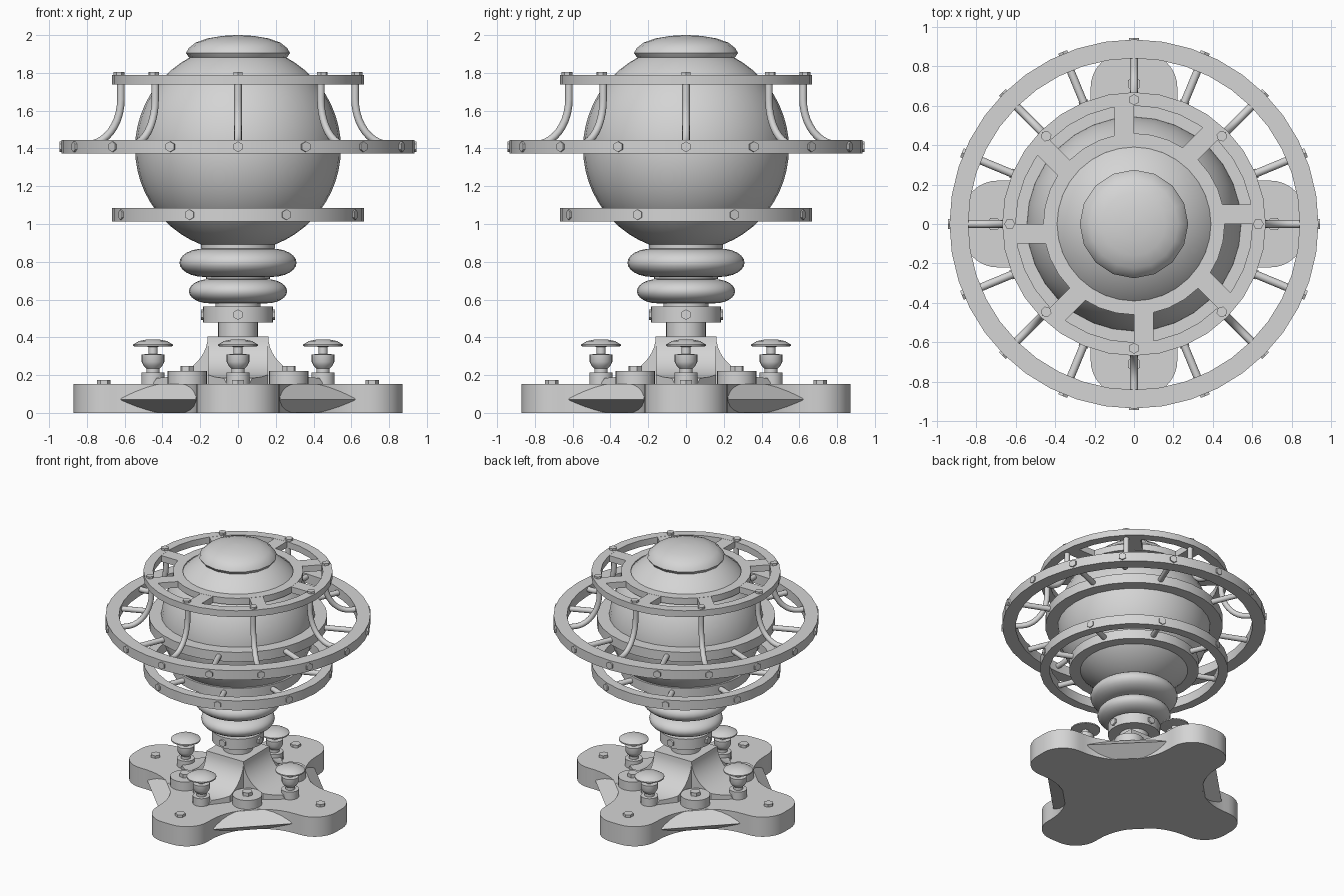
import bpy, bmesh
from math import sin, cos, pi, radians
from mathutils import Matrix, Vector

cube = bpy.data.objects.get("Cube")
if cube:
    bpy.data.objects.remove(cube)

grey = bpy.data.materials.new("plain_grey")
grey.use_nodes = True
COLOUR = (0.66, 0.66, 0.66, 1)
grey.diffuse_color = COLOUR
grey.node_tree.nodes["Principled BSDF"].inputs["Base Color"].default_value = COLOUR


def move(x=0, y=0, z=0):
    return Matrix.Translation((x, y, z))


def turn(angle, axis="Z"):
    return Matrix.Rotation(angle, 4, axis)


def around(count, start=0.0):
    return [turn(start + 2 * pi * k / count) for k in range(count)]


def skin(bm, rows, closed=False):
    """Bridge rows of vertices, each row a loop."""
    n = len(rows[0])
    pairs = list(zip(rows, rows[1:])) + ([(rows[-1], rows[0])] if closed else [])
    for a, b in pairs:
        for i in range(n):
            j = (i + 1) % n
            bm.faces.new((a[i], a[j], b[j], b[i]))
    if not closed:
        bm.faces.new(rows[0])
        bm.faces.new(rows[-1])


def lathe(bm, profile, segs=32, m=Matrix(), closed=False):
    rows = [[bm.verts.new(m @ Vector((r * cos(2 * pi * i / segs), r * sin(2 * pi * i / segs), z)))
             for i in range(segs)] for r, z in profile]
    skin(bm, rows, closed)


def washer(bm, inner, outer, low, high, segs=32):
    lathe(bm, [(inner, low), (outer, low), (outer, high), (inner, high)], segs, closed=True)


def bolt(bm, m, r=0.03, h=0.025):
    lathe(bm, [(r, -0.01), (r, h)], 6, m)


def side_bolt(bm, spin, radius, z, r=0.028):
    bolt(bm, spin @ move(radius, 0, z) @ turn(pi / 2, "Y"), r, 0.014)


def tube(bm, path, r, m, segs=12):
    """Round rod along a path of (x, z) points."""
    pts = [Vector((x, 0, z)) for x, z in path]
    rows = []
    for i, p in enumerate(pts):
        t = (pts[min(i + 1, len(pts) - 1)] - pts[max(i - 1, 0)]).normalized()
        n = Vector((-t.z, 0, t.x))
        rows.append([bm.verts.new(m @ (p + n * r * cos(2 * pi * k / segs)
                                       + Vector((0, r * sin(2 * pi * k / segs), 0))))
                     for k in range(segs)])
    skin(bm, rows)


def box(bm, x, y, z, m=Matrix()):
    size = Matrix.Diagonal((x[1] - x[0], y[1] - y[0], z[1] - z[0], 1))
    centre = move(sum(x) / 2, sum(y) / 2, sum(z) / 2)
    bmesh.ops.create_cube(bm, size=1, matrix=m @ centre @ size)


def finish(bm, name):
    bmesh.ops.recalc_face_normals(bm, faces=bm.faces)
    mesh = bpy.data.meshes.new(name)
    bm.to_mesh(mesh)
    bm.free()
    mesh.materials.append(grey)
    for p in mesh.polygons:
        p.use_smooth = True
    mesh.set_sharp_from_angle(angle=radians(35))
    bpy.context.scene.collection.objects.link(bpy.data.objects.new(name, mesh))


# Base plate: four round ears joined by concave sides
bm = bmesh.new()
rows = []
for z in (0, 0.153):
    row = []
    for spin in around(4):
        for k in range(18):
            side = -1 if k < 9 else 1
            a = -pi / 2 + pi * (k if k < 9 else k - 1) / 16
            row.append(bm.verts.new(spin @ Vector((0.69 + 0.18 * cos(a),
                                                   0.18 * sin(a) + 0.04 * side, z))))
        for k in range(13):
            a = pi / 2 * k / 12
            row.append(bm.verts.new(spin @ Vector((0.65 - 0.43 * sin(a), 0.65 - 0.43 * cos(a), z))))
    rows.append(row)
skin(bm, rows)
finish(bm, "base_plate")

# Ridged webs filling the concave sides, widest at half height
bm = bmesh.new()
for spin in around(4, pi / 4):
    rows = [[bm.verts.new(spin @ Vector((x, y, z)))
             for x, z in ((0.44, 0.001), (0.5, 0.001), (0.6, 0.072), (0.5, 0.152), (0.44, 0.152))]
            for y in (-0.28, 0.28)]
    skin(bm, rows)
finish(bm, "base_webs")

# Ear bolts
bm = bmesh.new()
for spin in around(4):
    bolt(bm, spin @ move(0.71, 0, 0.153), 0.036, 0.02)
finish(bm, "ear_bolts")

# Round pads with bolts on the diagonals
bm = bmesh.new()
for spin in around(4, pi / 4):
    lathe(bm, [(0.105, 0.14), (0.105, 0.222)], 24, spin @ move(0.38))
    bolt(bm, spin @ move(0.38, 0, 0.222), 0.038, 0.026)
finish(bm, "base_pads")

# Mushroom knobs
knob = [(0.062, 0.14), (0.062, 0.213), (0.035, 0.214), (0.035, 0.235), (0.05, 0.25),
        (0.06, 0.27), (0.06, 0.31), (0.024, 0.311), (0.024, 0.35), (0.105, 0.353),
        (0.105, 0.362), (0.075, 0.38), (0.03, 0.389)]
bm = bmesh.new()
for spin in around(4):
    lathe(bm, knob, 20, spin @ move(0.45))
finish(bm, "knobs")

# Pedestal: square block with four concave ramps, chamfered at the toes
bm = bmesh.new()
box(bm, (-0.16, 0.16), (-0.16, 0.16), (0.14, 0.405))
ramp = [(0.43 - 0.27 * cos(pi * k / 24), 0.405 - 0.22 * sin(pi * k / 24)) for k in range(13)]
ramp.append((0.45, 0.155))
for spin in around(4):
    rows = []
    for x, z in ramp:
        half = min(0.16, 0.06 + (0.45 - x) * 0.8)
        rows.append([bm.verts.new(spin @ Vector((x, y, h)))
                     for y, h in ((-half, z), (half, z), (half, 0.14), (-half, 0.14))])
    skin(bm, rows)
finish(bm, "pedestal")


# Neck with collar and two bulging rings
def bulge(outer, inner, low, high, depth, steps=12):
    mid, half = (low + high) / 2, (high - low) / 2
    arc = [(outer - depth + depth * sin(pi * k / steps), mid - half * cos(pi * k / steps))
           for k in range(steps + 1)]
    return [(inner, low)] + arc + [(inner, high)]


bm = bmesh.new()
lathe(bm, [(0.105, 0.4), (0.105, 0.478), (0.185, 0.479), (0.185, 0.562), (0.12, 0.563)]
      + bulge(0.26, 0.12, 0.58, 0.708, 0.11) + [(0.17, 0.709), (0.17, 0.719)]
      + bulge(0.31, 0.17, 0.72, 0.87, 0.13) + [(0.195, 0.871), (0.195, 0.93)])
finish(bm, "neck")

bm = bmesh.new()
for spin in around(4):
    side_bolt(bm, spin, 0.183, 0.52)
finish(bm, "collar_bolts")

# Globe and its top cap
bm = bmesh.new()
R, MID = 0.545, 1.4
lathe(bm, [(R * sin(a), MID - R * cos(a)) for a in
           [radians(15 + 150 * k / 24) for k in range(25)]])
finish(bm, "globe")

bm = bmesh.new()
lathe(bm, [(0.24, 1.865), (0.262, 1.885), (0.275, 1.905), (0.262, 1.93), (0.225, 1.96),
           (0.16, 1.983), (0.08, 1.996), (0.01, 2.0)], 16)
finish(bm, "top_cap")

# Upper ring: rim, hub and eight offset spokes
bm = bmesh.new()
washer(bm, 0.6, 0.668, 1.738, 1.788)
washer(bm, 0.39, 0.46, 1.738, 1.788)
for spin in around(8):
    box(bm, (0.445, 0.61), (0, 0.1), (1.739, 1.787), spin)
finish(bm, "upper_ring")

bm = bmesh.new()
for spin in around(8):
    bolt(bm, spin @ move(0.63, 0, 1.788), 0.028, 0.016)
finish(bm, "upper_ring_bolts")

# Middle ring with globe flange
bm = bmesh.new()
washer(bm, 0.84, 0.935, 1.372, 1.446, 40)
washer(bm, 0.53, 0.63, 1.372, 1.446)
finish(bm, "middle_ring")

bm = bmesh.new()
for spin in around(16):
    side_bolt(bm, spin, 0.93, 1.409)
finish(bm, "middle_ring_bolts")

# Lower ring with globe flange
bm = bmesh.new()
washer(bm, 0.6, 0.668, 1.012, 1.086)
washer(bm, 0.38, 0.46, 1.012, 1.086)
finish(bm, "lower_ring")

bm = bmesh.new()
for spin in around(8, pi / 8):
    side_bolt(bm, spin, 0.661, 1.049)
finish(bm, "lower_ring_bolts")

# Straight spokes of the middle and lower rings
bm = bmesh.new()
for spin in around(8, pi / 8):
    tube(bm, [(0.55, 1.409), (0.86, 1.409)], 0.02, spin)
    tube(bm, [(0.42, 1.049), (0.62, 1.049)], 0.02, spin)
finish(bm, "ring_spokes")

# Curved rods from the upper ring out to the middle ring
bend = [(0.8 - 0.18 * cos(pi * k / 20), 1.66 - 0.24 * sin(pi * k / 20)) for k in range(11)]
bm = bmesh.new()
for spin in around(8):
    tube(bm, [(0.62, 1.75)] + bend + [(0.86, 1.42)], 0.02, spin)
finish(bm, "curved_rods")
